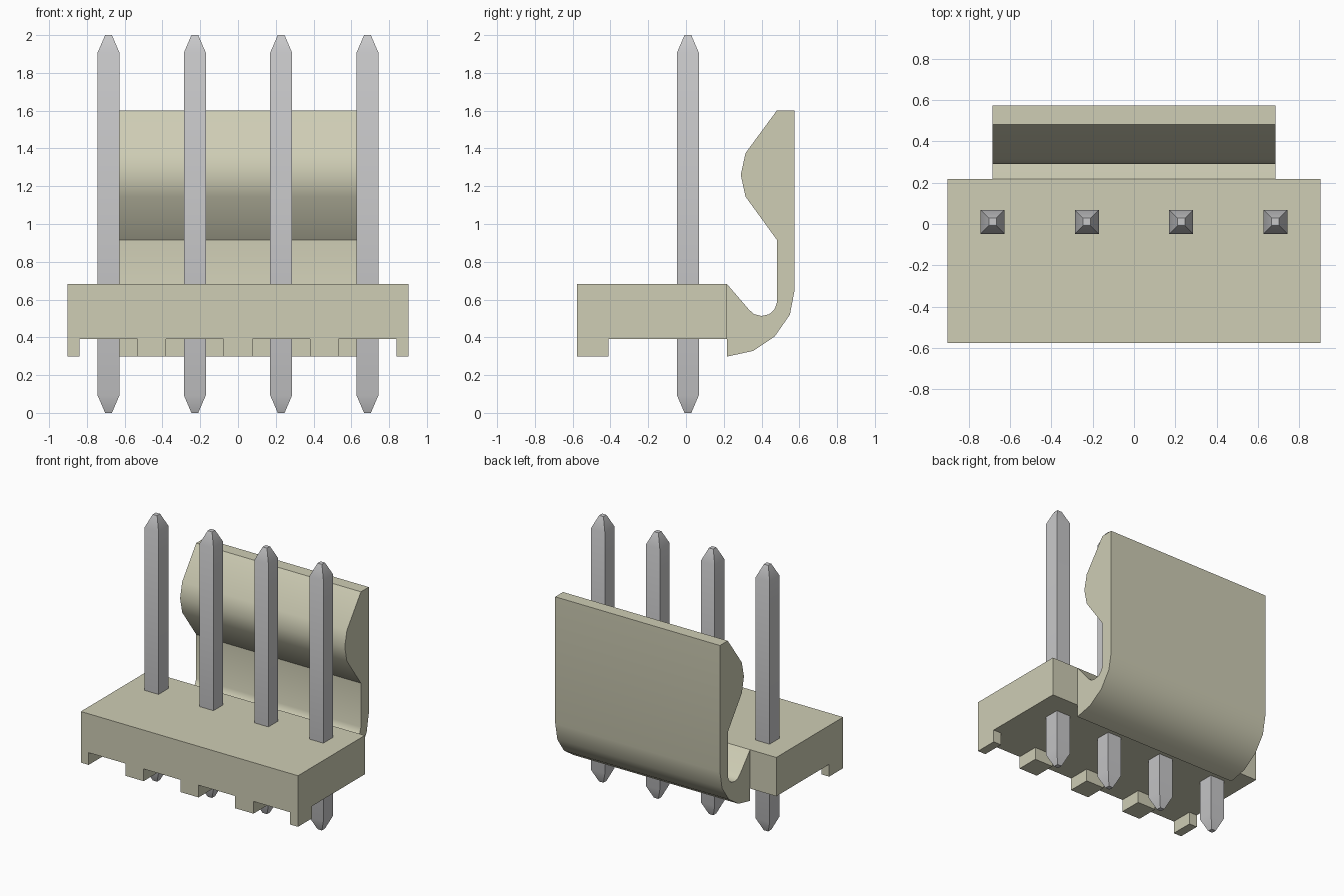
import bpy
import bmesh
import math

if "Cube" in bpy.data.objects:
    bpy.data.objects.remove(bpy.data.objects["Cube"], do_unlink=True)


def make_material(name, rgb):
    mat = bpy.data.materials.new(name)
    mat.use_nodes = True
    color = (*rgb, 1)
    mat.diffuse_color = color
    mat.node_tree.nodes["Principled BSDF"].inputs["Base Color"].default_value = color
    return mat


plastic = make_material("beige plastic", (0.62, 0.61, 0.46))
metal = make_material("grey metal", (0.58, 0.58, 0.59))


def finish(name, bm, mat, smooth=False):
    bmesh.ops.recalc_face_normals(bm, faces=bm.faces)
    mesh = bpy.data.meshes.new(name)
    bm.to_mesh(mesh)
    bm.free()
    mesh.materials.append(mat)
    obj = bpy.data.objects.new(name, mesh)
    bpy.context.collection.objects.link(obj)
    if smooth:
        bpy.ops.object.select_all(action="DESELECT")
        obj.select_set(True)
        bpy.context.view_layer.objects.active = obj
        bpy.ops.object.shade_smooth_by_angle(angle=math.radians(35))
    return obj


def extrude_profile(name, points, axis, start, end, mat, smooth=False):
    """Extrude a closed (horizontal, z) profile along x or y."""
    bm = bmesh.new()
    place = (lambda h, z: (start, h, z)) if axis == "x" else (lambda h, z: (h, start, z))
    face = bm.faces.new([bm.verts.new(place(h, z)) for h, z in points])
    result = bmesh.ops.extrude_face_region(bm, geom=[face])
    moved = [v for v in result["geom"] if isinstance(v, bmesh.types.BMVert)]
    depth = end - start
    bmesh.ops.translate(bm, verts=moved, vec=(depth, 0, 0) if axis == "x" else (0, depth, 0))
    return finish(name, bm, mat, smooth)


HALF, FRONT, BACK = 0.903, -0.577, 0.217
FOOT_Z, BASE_Z, TOP_Z = 0.298, 0.39, 0.682
PITCH, PIN_Y = 0.457, 0.01

# Base slab
extrude_profile("base", [(-HALF, BASE_Z), (HALF, BASE_Z), (HALF, TOP_Z), (-HALF, TOP_Z)],
                "y", FRONT, BACK, plastic)

# Standoff feet along the front edge, the outer two trimmed at the ends
for i in range(5):
    x = (i - 2) * PITCH
    lo, hi = max(x - 0.076, -HALF), min(x + 0.076, HALF)
    extrude_profile(f"foot_{i + 1}", [(lo, FOOT_Z), (hi, FOOT_Z), (hi, BASE_Z), (lo, BASE_Z)],
                    "y", FRONT, -0.411, plastic)

# Locking wall: curved root, upright and latch bump
wall_profile = [
    (BACK, TOP_Z), (0.335, 0.545), (0.362, 0.522), (0.4, 0.513), (0.44, 0.522),
    (0.468, 0.547), (0.482, 0.585), (0.482, 0.915), (0.315, 1.145), (0.29, 1.26),
    (0.315, 1.375), (0.482, 1.602), (0.575, 1.602), (0.575, 0.65), (0.55, 0.52),
    (0.47, 0.405), (0.355, 0.328), (BACK, FOOT_Z),
]
extrude_profile("locking_wall", wall_profile, "x", -0.685, 0.685, plastic, smooth=True)


# Square pins with tapered tips
def make_pin(name, x):
    bm = bmesh.new()
    rings = []
    for z, r in [(0, 0.018), (0.093, 0.058), (1.907, 0.058), (2, 0.018)]:
        rings.append([bm.verts.new((x + sx * r, PIN_Y + sy * r, z))
                      for sx, sy in ((-1, -1), (1, -1), (1, 1), (-1, 1))])
    for low, high in zip(rings, rings[1:]):
        for i in range(4):
            j = (i + 1) % 4
            bm.faces.new((low[i], low[j], high[j], high[i]))
    bm.faces.new(rings[0])
    bm.faces.new(rings[-1])
    finish(name, bm, metal, smooth=True)


for i in range(4):
    make_pin(f"pin_{i + 1}", (i - 1.5) * PITCH)
